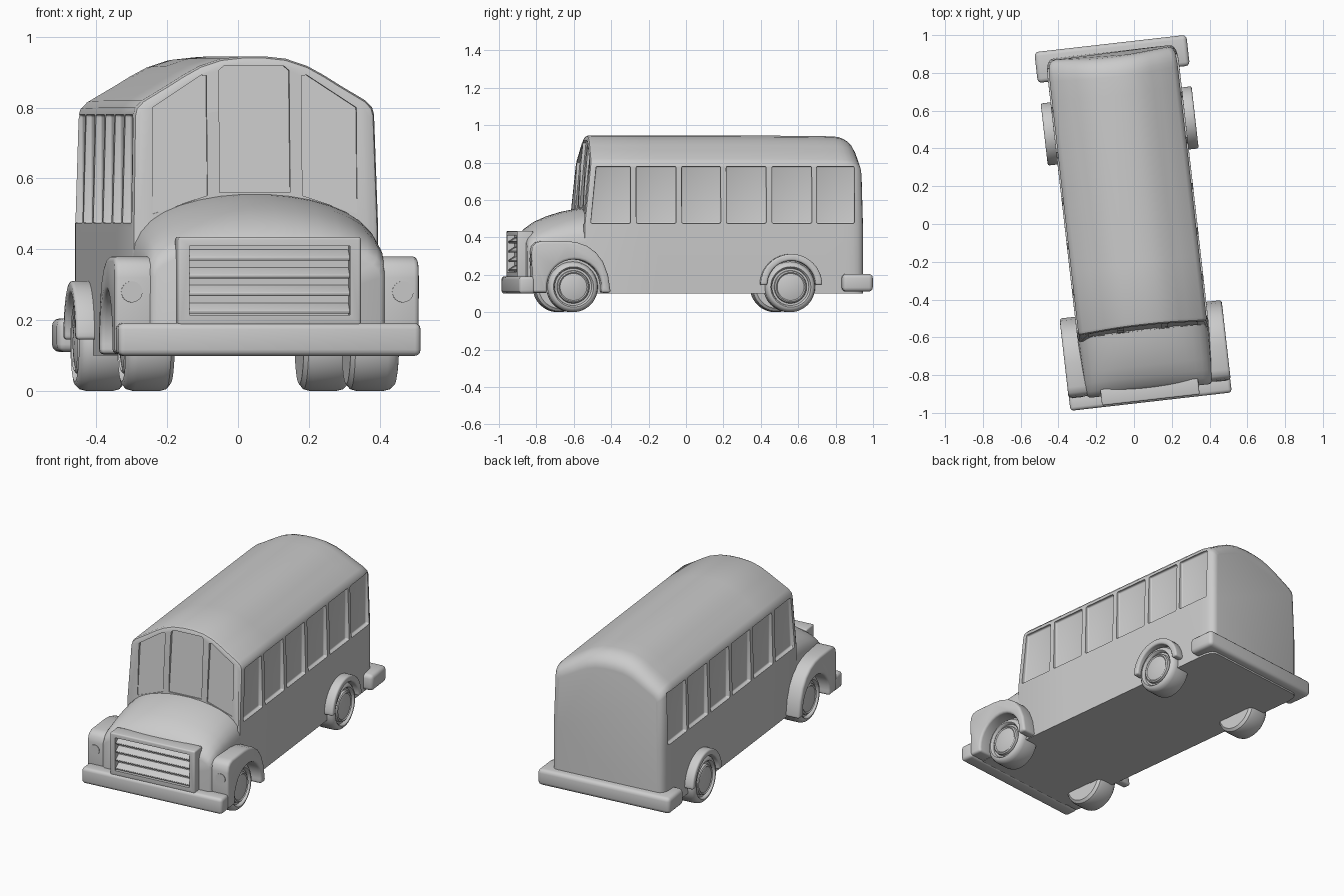
import bpy, bmesh, math
from mathutils import Matrix

if "Cube" in bpy.data.objects:
    bpy.data.objects.remove(bpy.data.objects["Cube"])

paint = bpy.data.materials.new("plain_grey")
paint.diffuse_color = (0.6, 0.6, 0.6, 1)
paint.use_nodes = True
paint.node_tree.nodes["Principled BSDF"].inputs["Base Color"].default_value = paint.diffuse_color
parts = []


def finish(name, bm, bevel=0, angle=35):
    bmesh.ops.recalc_face_normals(bm, faces=bm.faces[:])
    me = bpy.data.meshes.new(name)
    bm.to_mesh(me)
    bm.free()
    me.materials.append(paint)
    ob = bpy.data.objects.new(name, me)
    bpy.context.collection.objects.link(ob)
    bpy.ops.object.select_all(action='DESELECT')
    bpy.context.view_layer.objects.active = ob
    ob.select_set(True)
    if bevel:
        m = ob.modifiers.new("round", 'BEVEL')
        m.width, m.segments, m.limit_method = bevel, 3, 'ANGLE'
        m.angle_limit = math.radians(40)
        bpy.ops.object.modifier_apply(modifier="round")
    bpy.ops.object.shade_smooth_by_angle(angle=math.radians(angle))
    parts.append(ob)
    return ob


def loft(name, sections, bevel=0, angle=35):
    """Skin a list of closed rings and cap both ends."""
    bm = bmesh.new()
    rings = [[bm.verts.new(p) for p in s] for s in sections]
    n = len(rings[0])
    for a, b in zip(rings, rings[1:]):
        for i in range(n):
            j = (i + 1) % n
            bm.faces.new((a[i], a[j], b[j], b[i]))
    bm.faces.new(rings[0])
    bm.faces.new(rings[-1])
    return finish(name, bm, bevel, angle)


def prism(name, pts, axis, lo, hi, bevel=0):
    """Extrude a (y,z) profile along x, or an (x,z) profile along y."""
    put = (lambda p, t: (t, p[0], p[1])) if axis == 'x' else (lambda p, t: (p[0], t, p[1]))
    return loft(name, [[put(p, t) for p in pts] for t in (lo, hi)], bevel)


def box(name, x0, x1, y0, y1, z0, z1, bevel):
    return prism(name, [(y0, z0), (y1, z0), (y1, z1), (y0, z1)], 'x', x0, x1, bevel)


def cut(target, cutter):
    m = target.modifiers.new("cut", 'BOOLEAN')
    m.object, m.operation, m.solver = cutter, 'DIFFERENCE', 'EXACT'
    bpy.context.view_layer.objects.active = target
    bpy.ops.object.modifier_apply(modifier="cut")
    parts.remove(cutter)
    bpy.data.objects.remove(cutter)


def lean(z):
    """Backward slope of the windscreen."""
    return max(z - 0.43, 0) * 0.1


def mirrored(half):
    return half + [(-x, z) for x, z in reversed(half)]


# cabin shell: arched section, leaning front, rounded rear
HALF = [(.35, .1), (.35, .46), (.342, .78), (.337, .80), (.318, .82), (.243, .865),
        (.20, .892), (.153, .918), (.093, .938), (.03, .945)]


def cabin_ring(y, inset=0, drop=0, front=False):
    ring = []
    for x, z in mirrored(HALF):
        k = min(max((z - .6) / .345, 0), 1)
        px = x * (1 - inset / .35)
        pz = z - drop * k
        ring.append((px, y + (lean(z) if front else -.025 * k * k), pz))
    return ring


rings = [cabin_ring(-.60, .016, .016, True), cabin_ring(-.594, .005, .005, True),
         cabin_ring(-.58, 0, 0, True), cabin_ring(-.2), cabin_ring(.3), cabin_ring(.7, 0, .003)]
for i in range(7):
    a = math.radians(15 * i)
    rings.append(cabin_ring(.80 + .11 * math.sin(a), .045 * (1 - math.cos(a)) ** 1.5,
                            .005 + .085 * (1 - math.cos(a))))
cabin = loft("cabin", rings, angle=40)

# recessed side windows
edges = [(-.315, -.10), (-.07, .14), (.17, .385), (.415, .63), (.655, .86)]
windows = [[(a, .475), (b, .475), (b, .78), (a, .78)] for a, b in edges]
windows.append([(-.56, .475), (-.345, .475), (-.345, .78), (-.53, .78)])
for side in (1, -1):
    for w in windows:
        cut(cabin, prism("window_cutter", w, 'x', side * .325, side * .45, .008))

# recessed windscreen panes
panes = [[(-.10, .56), (.10, .56), (.10, .905), (.085, .918), (-.085, .918), (-.10, .905)]]
for s in (1, -1):
    panes.append([(s * .135, .552), (s * .29, .50), (s * .29, .80), (s * .15, .892), (s * .135, .89)])
for p in panes:
    c = prism("pane_cutter", p, 'y', -.72, -.582)
    for v in c.data.vertices:
        v.co.y += lean(v.co.z)
    cut(cabin, c)
bpy.ops.object.select_all(action='DESELECT')
cabin.select_set(True)
bpy.context.view_layer.objects.active = cabin
bpy.ops.object.shade_smooth_by_angle(angle=math.radians(30))

# domed hood
sections = []
for y, w, side, crown in [(-.54, .349, .37, .56), (-.60, .348, .37, .553), (-.68, .346, .365, .537),
                          (-.76, .343, .36, .512), (-.82, .34, .355, .485), (-.865, .337, .345, .452),
                          (-.887, .332, .335, .425), (-.897, .32, .32, .40)]:
    half = [(w, .103)]
    for i in range(9):
        t = math.radians(90 - 10.5 * i)
        half.append((w * math.sin(t), side + (crown - side) * max(math.cos(t), 0) ** .8))
    sections.append([(x, y, z) for x, z in mirrored(half)])
loft("hood", sections, angle=45)

# grille frame with slats
gx, g0, g1 = .26, .185, .435
frame = box("grille_frame", -gx, gx, -.945, -.86, g0, g1, .008)
cut(frame, box("grille_cutter", -.228, .228, -1.0, -.905, .215, .41, 0))
for i in range(4):
    z = .232 + i * .05
    prism("grille_slat", [(-.90, z - .012), (-.935, z - .014), (-.938, z - .004), (-.90, z + .02)],
          'x', -.229, .229, .003)

# bumpers
box("front_bumper", -.43, .43, -.954, -.868, .099, .192, .018)
box("rear_bumper", -.405, .405, .79, .954, .11, .205, .022)

# wheel profile as (radius, x)
WHEEL = [(.02, .25), (.115, .25), (.13, .262), (.135, .28), (.135, .355), (.13, .374), (.118, .386),
         (.108, .388), (.102, .382), (.099, .37), (.088, .37), (.085, .384), (.078, .389),
         (.072, .384), (.066, .386), (.02, .392)]


def arc(cy, cz, r, a0, a1, n=18):
    angs = [math.radians(a0 + (a1 - a0) * i / n) for i in range(n + 1)]
    return [(cy + r * math.cos(a), cz + r * math.sin(a)) for a in angs]


fender = [(-.88, .105), (-.886, .32), (-.878, .355), (-.86, .373), (-.83, .38), (-.70, .38),
          (-.645, .374), (-.59, .355), (-.54, .32), (-.502, .27), (-.475, .20), (-.46, .103)]
fender += arc(-.657, .135, .147, -12, 192)

for side, tag in ((1, "left"), (-1, "right")):
    # wheels
    for cy, end in ((-.657, "front"), (.512, "rear")):
        loft(f"{end}_{tag}_wheel",
             [[(side * x, y, z) for y, z in arc(cy, .135, r, 0, 352.5, 47)] for r, x in WHEEL])
    # front fender and headlight
    prism(f"{tag}_front_fender", fender, 'x', side * .30, side * .432, .014)
    lamp = [(side * .385 + u, v) for u, v in arc(0, .28, .03, 0, 345, 23)]
    prism(f"{tag}_headlight", lamp, 'y', -.889, -.87)
    # rear wheel arch
    arch = arc(.515, .145, .166, 0, 180, 24) + arc(.515, .145, .130, 180, 0, 24)
    prism(f"{tag}_rear_arch", arch, 'x', side * .33, side * .402, .01)

# turn the whole vehicle slightly
turn = Matrix.Translation((-.0175, .0075, 0)) @ Matrix.Rotation(math.radians(6.5), 4, 'Z')
for ob in parts:
    ob.data.transform(turn)
